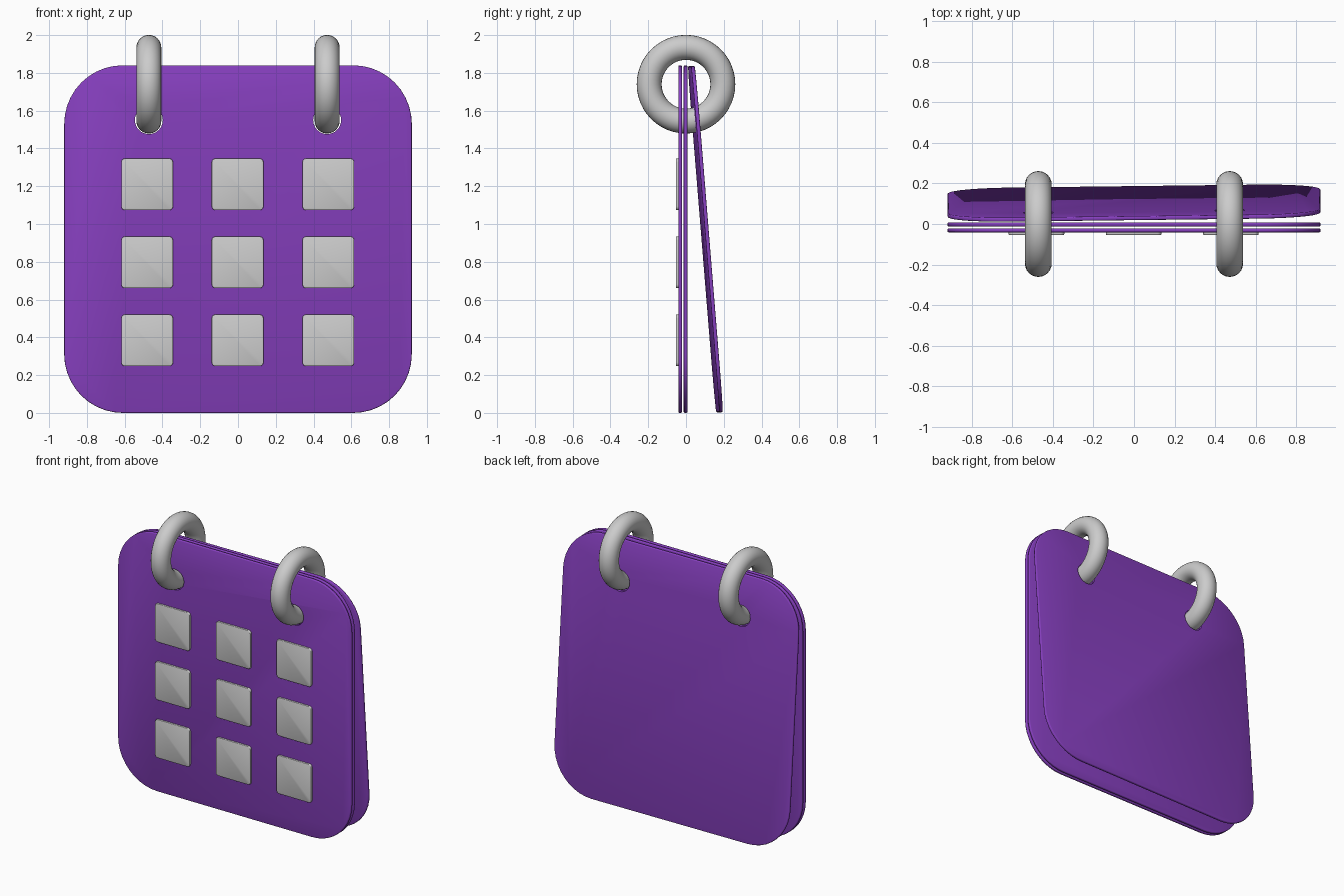
import bpy, bmesh, math
from mathutils import Vector

if "Cube" in bpy.data.objects:
    bpy.data.objects.remove(bpy.data.objects["Cube"])

purple = bpy.data.materials.new("purple")
purple.diffuse_color = (0.24, 0.05, 0.52, 1)
purple.use_nodes = True
purple.node_tree.nodes["Principled BSDF"].inputs["Base Color"].default_value = purple.diffuse_color

RING_X, RING_Z = 0.472, 1.74


def smooth(obj, angle=50):
    bpy.ops.object.select_all(action='DESELECT')
    obj.select_set(True)
    bpy.context.view_layer.objects.active = obj
    bpy.ops.object.shade_smooth_by_angle(angle=math.radians(angle))


def rounded_slab(name, size, radius, thick, bevel, location, steps=10):
    """Rounded square in the XZ plane, extruded along Y, with softened rims."""
    bm = bmesh.new()
    c = size / 2 - radius
    pts = []
    for i, (sx, sz) in enumerate([(1, 1), (-1, 1), (-1, -1), (1, -1)]):
        for k in range(steps + 1):
            a = math.pi / 2 * (i + k / steps)
            pts.append((sx * c + radius * math.cos(a), -thick / 2,
                        sz * c + radius * math.sin(a)))
    face = bm.faces.new([bm.verts.new(p) for p in pts])
    ext = bmesh.ops.extrude_face_region(bm, geom=[face])
    bmesh.ops.translate(bm, vec=Vector((0, thick, 0)),
                        verts=[g for g in ext['geom'] if isinstance(g, bmesh.types.BMVert)])
    bmesh.ops.recalc_face_normals(bm, faces=bm.faces)
    rims = [e for e in bm.edges if abs(e.verts[0].co.y - e.verts[1].co.y) < 1e-6]
    bmesh.ops.bevel(bm, geom=rims, offset=bevel, segments=2, profile=0.5, affect='EDGES')
    mesh = bpy.data.meshes.new(name)
    bm.to_mesh(mesh)
    bm.free()
    obj = bpy.data.objects.new(name, mesh)
    bpy.context.collection.objects.link(obj)
    obj.location = location
    return obj


# Binder rings and the hidden cutters for their holes
cutters = []
for side, x in (("left", -RING_X), ("right", RING_X)):
    bpy.ops.mesh.primitive_torus_add(major_radius=0.195, minor_radius=0.066,
                                     major_segments=48, minor_segments=24,
                                     location=(x, 0, RING_Z), rotation=(0, math.pi / 2, 0))
    ring = bpy.context.object
    ring.name = side + "_ring"
    smooth(ring, 60)
    bpy.ops.mesh.primitive_cylinder_add(vertices=24, radius=0.074, depth=1,
                                        location=(x, 0, RING_Z - 0.19),
                                        rotation=(math.pi / 2, 0, 0))
    cutter = bpy.context.object
    cutter.name = side + "_hole_cutter"
    cutter.hide_render = True
    cutter.hide_set(True)
    cutters.append(cutter)

# Calendar sheets: two upright, the rear one swung backwards and slightly twisted
for name, y, rot in (("front_sheet", -0.031, (0, 0, 0)),
                     ("middle_sheet", -0.002, (0, 0, 0)),
                     ("back_sheet", 0.103, (0.081, 0, 0.012))):
    sheet = rounded_slab(name, 1.84, 0.31, 0.02, 0.006, (0, y, 0.92))
    sheet.rotation_euler = rot
    sheet.data.materials.append(purple)
    for cutter in cutters:
        mod = sheet.modifiers.new("ring_hole", 'BOOLEAN')
        mod.operation = 'DIFFERENCE'
        mod.solver = 'EXACT'
        mod.object = cutter
    smooth(sheet)

# Grid of nine day squares on the front sheet
for row, z in enumerate((1.21, 0.797, 0.384)):
    for col, x in enumerate((-0.481, -0.002, 0.478)):
        day = rounded_slab(f"day_square_{row}_{col}", 0.274, 0.02, 0.022, 0.004,
                           (x, -0.043, z), steps=4)
        smooth(day)
